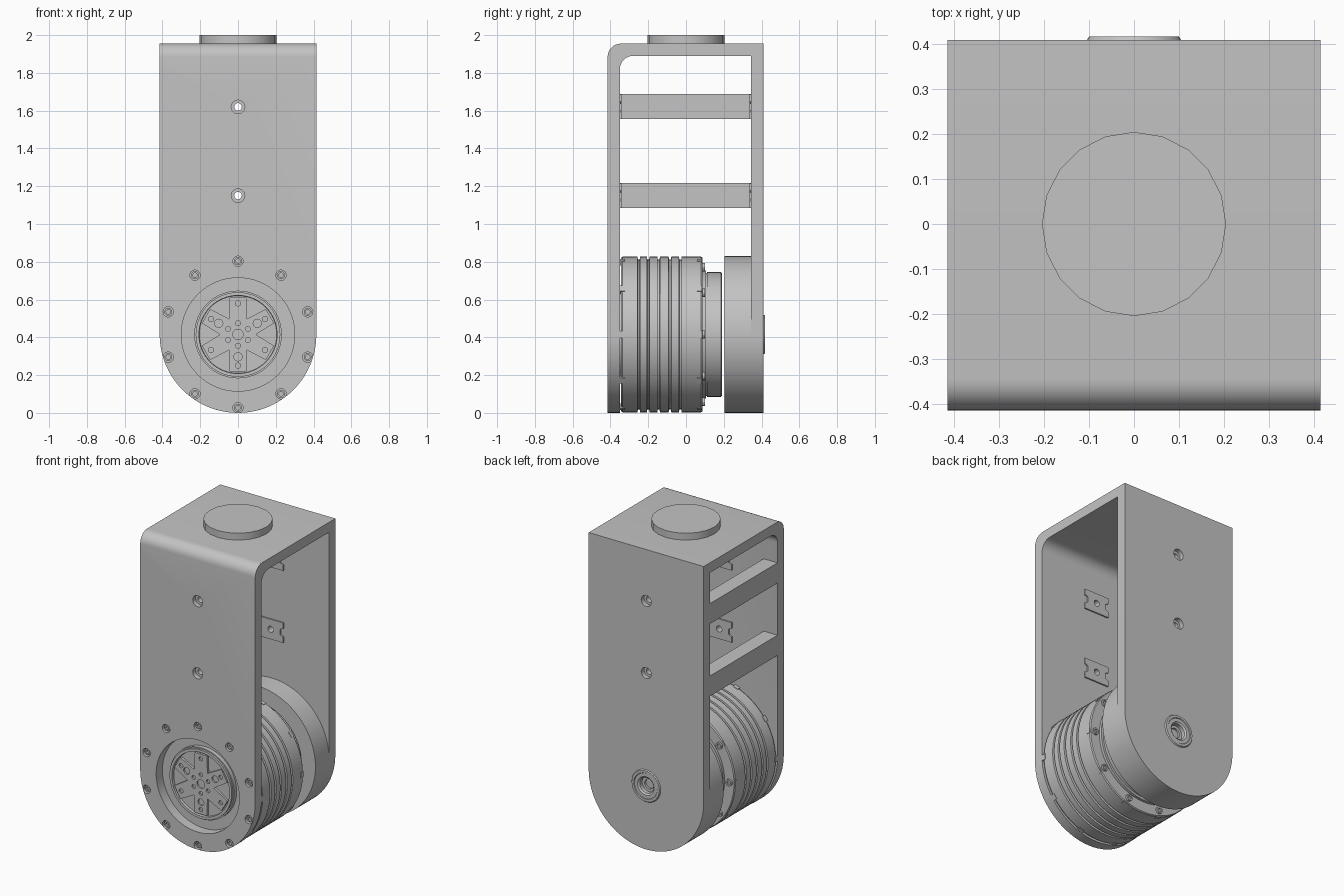
import bpy, bmesh, math
from mathutils import Vector, Matrix

if "Cube" in bpy.data.objects:
    bpy.data.objects.remove(bpy.data.objects["Cube"])

grey = bpy.data.materials.new("light_grey")
grey.use_nodes = True
COLOR = (0.55, 0.55, 0.55, 1)
grey.diffuse_color = COLOR
grey.node_tree.nodes["Principled BSDF"].inputs["Base Color"].default_value = COLOR

R = 0.415          # half width, also the height of the motor axis
BOLTS = [math.radians(90 + 36 * i) for i in range(10)]


def finish(name, bm):
    bmesh.ops.remove_doubles(bm, verts=bm.verts, dist=1e-5)
    bmesh.ops.recalc_face_normals(bm, faces=bm.faces)
    mesh = bpy.data.meshes.new(name)
    bm.to_mesh(mesh)
    bm.free()
    mesh.materials.append(grey)
    ob = bpy.data.objects.new(name, mesh)
    bpy.context.collection.objects.link(ob)
    return ob


def lathe(name, profile, x=0, z=R, steps=24):
    """Turn (radius, y) points around an axis along y."""
    bm = bmesh.new()
    vs = [bm.verts.new((x + r, y, z)) for r, y in profile]
    es = [bm.edges.new(pair) for pair in zip(vs, vs[1:])]
    bmesh.ops.spin(bm, geom=vs + es, cent=(x, 0, z), axis=(0, 1, 0),
                   angle=math.tau, steps=steps)
    return finish(name, bm)


def disc(name, r, y0, y1, x=0, z=R, steps=24):
    return lathe(name, [(0, y0), (r, y0), (r, y1), (0, y1)], x, z, steps)


def prism(name, points, offset):
    bm = bmesh.new()
    face = bm.faces.new([bm.verts.new(p) for p in points])
    out = bmesh.ops.extrude_face_region(bm, geom=[face])["geom"]
    bmesh.ops.translate(bm, vec=offset,
                        verts=[g for g in out if isinstance(g, bmesh.types.BMVert)])
    return finish(name, bm)


def box(name, low, high, matrix=Matrix()):
    low, high = Vector(low), Vector(high)
    bm = bmesh.new()
    bmesh.ops.create_cube(bm, size=1)
    for v in bm.verts:
        v.co = matrix @ ((low + high) / 2 + v.co * (high - low))
    return finish(name, bm)


def boolean(target, cutter, operation="DIFFERENCE"):
    cutter.hide_render = True
    mod = target.modifiers.new("cut", "BOOLEAN")
    mod.operation, mod.solver, mod.object = operation, "EXACT", cutter
    bpy.context.view_layer.objects.active = target
    bpy.ops.object.modifier_apply(modifier=mod.name)
    bpy.data.objects.remove(cutter)


def arc(cx, cy, r, start, end, n):
    angles = [math.radians(start + (end - start) * i / n) for i in range(n + 1)]
    return [(cx + r * math.cos(a), cy + r * math.sin(a)) for a in angles]


def polar(r, a):
    return r * math.cos(a), R + r * math.sin(a)


# Bracket: bent side profile intersected with a round-bottomed outline
side = [(-0.415, 0)] + arc(-0.345, 1.885, 0.07, 180, 90, 8)
side += [(0.41, 1.955), (0.41, 0), (0.345, 0), (0.345, 1.89)]
side += arc(-0.28, 1.82, 0.07, 90, 180, 8) + [(-0.35, 0)]
bracket = prism("bracket", [(-R, y, z) for y, z in side], (2 * R, 0, 0))
outline = arc(0, R, R, 180, 360, 40) + [(R, 2.1), (-R, 2.1)]
boolean(bracket, prism("outline", [(x, -0.6, z) for x, z in outline], (0, 1.2, 0)),
        "INTERSECT")
boolean(bracket, disc("opening", 0.3, -0.5, -0.3, steps=64))
boolean(bracket, disc("hub_bore", 0.06, 0.365, 0.5))

# Counterbored mounting holes with notched backing plates inside
for z in (1.15, 1.62):
    for s, outer, inner in ((-1, 0.415, 0.35), (1, 0.41, 0.345)):
        boolean(bracket, lathe("bore", [
            (0, s * 0.5), (0.036, s * 0.5), (0.036, s * (outer - 0.03)),
            (0.02, s * (outer - 0.03)), (0.02, s * 0.3), (0, s * 0.3)], 0, z))
        half = [(0.09, -0.065), (0.09, -0.028), (0.068, -0.018),
                (0.068, 0.018), (0.09, 0.028), (0.09, 0.065)]
        loop = half + [(-x, -dz) for x, dz in half]
        plate = prism("backing_plate", [(x, s * inner, z + dz) for x, dz in loop],
                      (0, -s * 0.009, 0))
        boolean(plate, disc("plate_hole", 0.02, s * 0.3, s * 0.4, 0, z))

# Ring of sunken screws around the front opening
for a in BOLTS:
    x, z = polar(0.388, a)
    boolean(bracket, disc("screw_bore", 0.027, -0.5, -0.385, x, z))
    lathe("front_screw", [(0, -0.386), (0.021, -0.386), (0.021, -0.405),
                          (0.012, -0.405), (0.012, -0.39), (0, -0.39)], x, z, 12)

# Cross bars on one side, and the round cap on top
for z in (1.085, 1.557):
    box("cross_bar", (-R, -0.35, z), (-0.315, 0.345, z + 0.132))
bm = bmesh.new()
bmesh.ops.create_cone(bm, cap_ends=True, segments=20, radius1=0.205, radius2=0.205,
                      depth=0.045, matrix=Matrix.Translation((0, 0, 1.9775)))
finish("top_cap", bm)

# Back bearing block and its outer hub
disc("bearing_block", R, 0.205, 0.345, steps=80)
lathe("back_hub", [(0.105, 0.41), (0.1, 0.417), (0.085, 0.417), (0.082, 0.413),
                   (0.06, 0.413), (0.05, 0.405), (0.05, 0.38), (0.032, 0.38),
                   (0.032, 0.366), (0, 0.366)], steps=32)

# Motor body with cooling grooves, stepped down towards the block
body = [(0, -0.345), (0.405, -0.345), (0.412, -0.335)]
for y in (-0.25, -0.2, -0.145, -0.085, -0.03):
    body += [(0.412, y - 0.007), (0.398, y - 0.005), (0.398, y + 0.005), (0.412, y + 0.007)]
body += [(0.412, 0.08), (0.407, 0.087), (0.34, 0.087), (0.34, 0.105), (0.325, 0.105),
         (0.325, 0.112), (0.33, 0.112), (0.33, 0.185), (0.325, 0.19), (0, 0.19)]
lathe("motor_body", body, steps=80)

# Rim lugs at both ends and screws on the rear shoulder
for i, a in enumerate(BOLTS):
    turn = (Matrix.Translation((0, 0, R)) @
            Matrix.Rotation(a + math.radians(18), 4, "Y"))
    for y in (-0.35, 0.058):
        box("rim_lug", (0.39, y, -0.018), (0.4145, y + 0.026, 0.018), turn)
    x, z = polar(0.375, a + math.radians(18))
    lathe("rear_screw", [(0, 0.085), (0.022, 0.085), (0.022, 0.1), (0.012, 0.1),
                         (0.012, 0.09), (0, 0.09)], x, z, 12)

# Output hub: dished disc with rim, six raised spokes and fastener holes
lathe("output_hub", [(0.232, -0.345), (0.232, -0.372), (0.224, -0.372),
                     (0.224, -0.385), (0.207, -0.385), (0.205, -0.368),
                     (0, -0.368)], steps=64)
star = []
for i in range(6):
    a = math.radians(30 + 60 * i)
    for r, offset in ((0.2, -0.22), (0.2, 0.22), (0.095, math.radians(30))):
        star.append(polar(r, a + offset))
spokes = prism("hub_spokes", [(x, -0.367, z) for x, z in star], (0, -0.016, 0))
holes = [(0, 0, 0.028)]
for i in range(6):
    a = math.radians(30 + 60 * i)
    holes += [(0.165, a, 0.014), (0.06, a, 0.013)]
    if i % 2 == 0:
        holes.append((0.118, a, 0.022))
for r, a, size in holes:
    x, z = polar(r, a)
    boolean(spokes, disc("hub_hole", size, -0.5, -0.372, x, z, 16))

# Smooth round surfaces, keep hard edges crisp
bpy.ops.object.select_all(action="DESELECT")
for ob in bpy.context.scene.objects:
    if ob.type == "MESH" and grey.name in ob.data.materials:
        ob.select_set(True)
        bpy.context.view_layer.objects.active = ob
bpy.ops.object.shade_smooth_by_angle(angle=math.radians(30))
